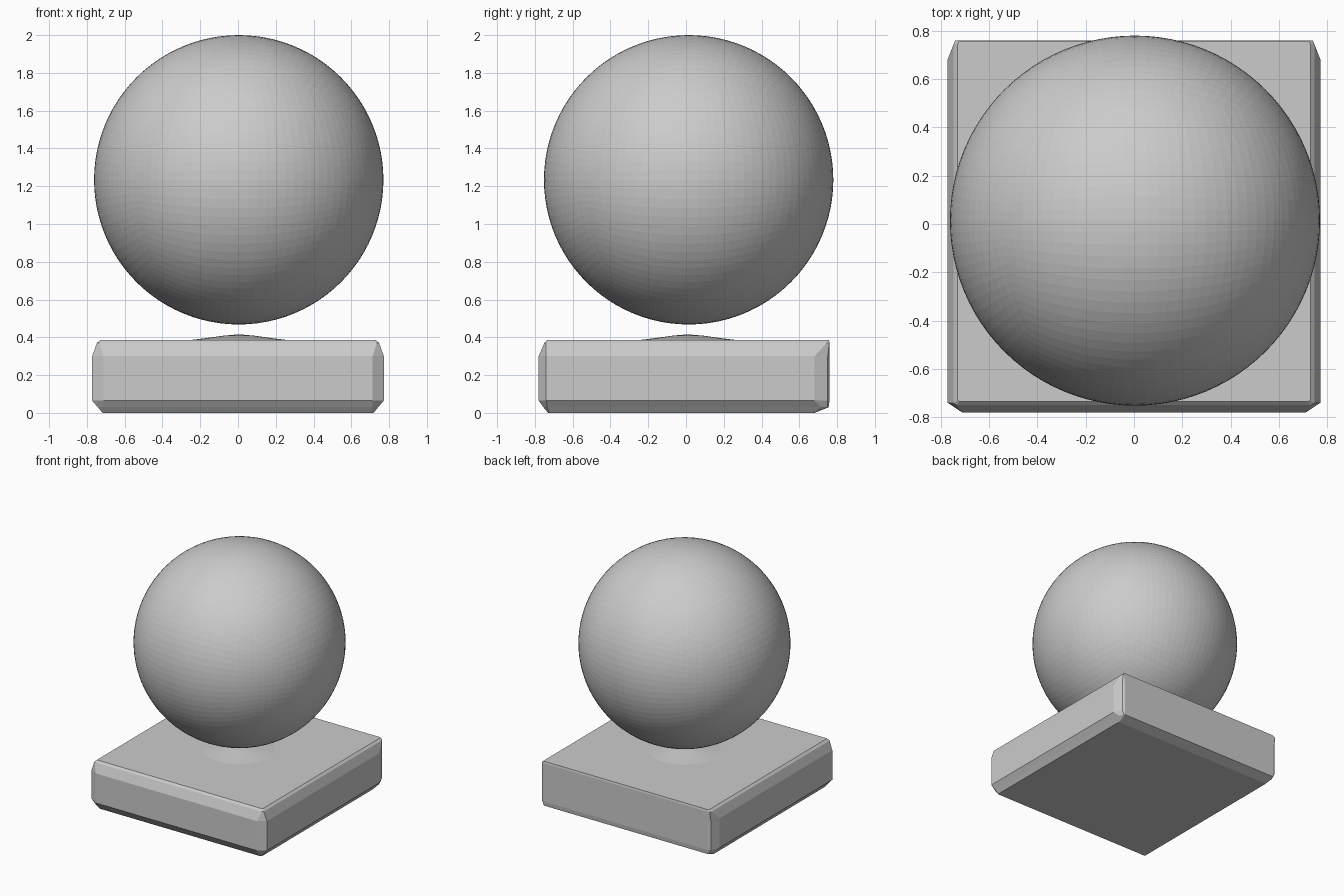
import bpy
import bmesh
import math
from mathutils import Vector

default = bpy.data.objects.get("Cube")
if default:
    bpy.data.objects.remove(default, do_unlink=True)

grey = bpy.data.materials.new("plain grey")
grey.use_nodes = True
grey.diffuse_color = (0.6, 0.6, 0.6, 1)
grey.node_tree.nodes["Principled BSDF"].inputs["Base Color"].default_value = grey.diffuse_color


def add_object(name, bm):
    bmesh.ops.recalc_face_normals(bm, faces=bm.faces)
    mesh = bpy.data.meshes.new(name)
    bm.to_mesh(mesh)
    bm.free()
    mesh.materials.append(grey)
    obj = bpy.data.objects.new(name, mesh)
    bpy.context.collection.objects.link(obj)
    return obj


def loft(name, rings):
    """Skin a stack of closed rings and cap both ends."""
    bm = bmesh.new()
    loops = [[bm.verts.new(p) for p in ring] for ring in rings]
    count = len(loops[0])
    for low, high in zip(loops, loops[1:]):
        for i in range(count):
            j = (i + 1) % count
            bm.faces.new((low[i], low[j], high[j], high[i]))
    bm.faces.new(loops[0])
    bm.faces.new(loops[-1])
    return add_object(name, bm)


# Square plinth with chamfered edges; the back edge is squarer than the others
def plinth_ring(z, x, front, back, cut):
    fx, fy, bx, by = 0.06 * cut, 0.04 * cut, 0.035 * cut, 0.08 * cut
    right = [(x - fx, front), (x, front + fy), (x, back - by),
             (x - bx * 0.8, back - by * 0.12), (x - bx * 1.3, back)]
    left = [(-px, py) for px, py in reversed(right)]
    return [(px, py, z) for px, py in right + left]


loft("plinth", [plinth_ring(*r) for r in (
    (0.0, 0.718, -0.73, 0.68, 0.15),
    (0.03, 0.742, -0.755, 0.755, 0.5),
    (0.065, 0.772, -0.78, 0.76, 1.0),
    (0.30, 0.772, -0.78, 0.76, 1.0),
    (0.37, 0.747, -0.75, 0.76, 0.2),
    (0.385, 0.73, -0.735, 0.757, 0.15))])

# Shallow mound in the middle of the plinth
SIDES = 32
loft("mound", [[(0.005 + r * math.cos(math.tau * i / SIDES),
                 0.01 + r * math.sin(math.tau * i / SIDES), z) for i in range(SIDES)]
               for r, z in ((0.28, 0.383), (0.18, 0.395), (0.08, 0.409), (0.01, 0.415))])

# Faceted ball made from an evenly divided cube, hovering above the mound
bm = bmesh.new()
bmesh.ops.create_cube(bm, size=2)
bmesh.ops.subdivide_edges(bm, edges=bm.edges[:], cuts=23, use_grid_fill=True)
for v in bm.verts:
    even = Vector([math.tan(c * math.pi / 4) for c in v.co])
    v.co = even.normalized() * 0.766
ball = add_object("ball", bm)
ball.location = (0.004, 0.014, 1.234)
